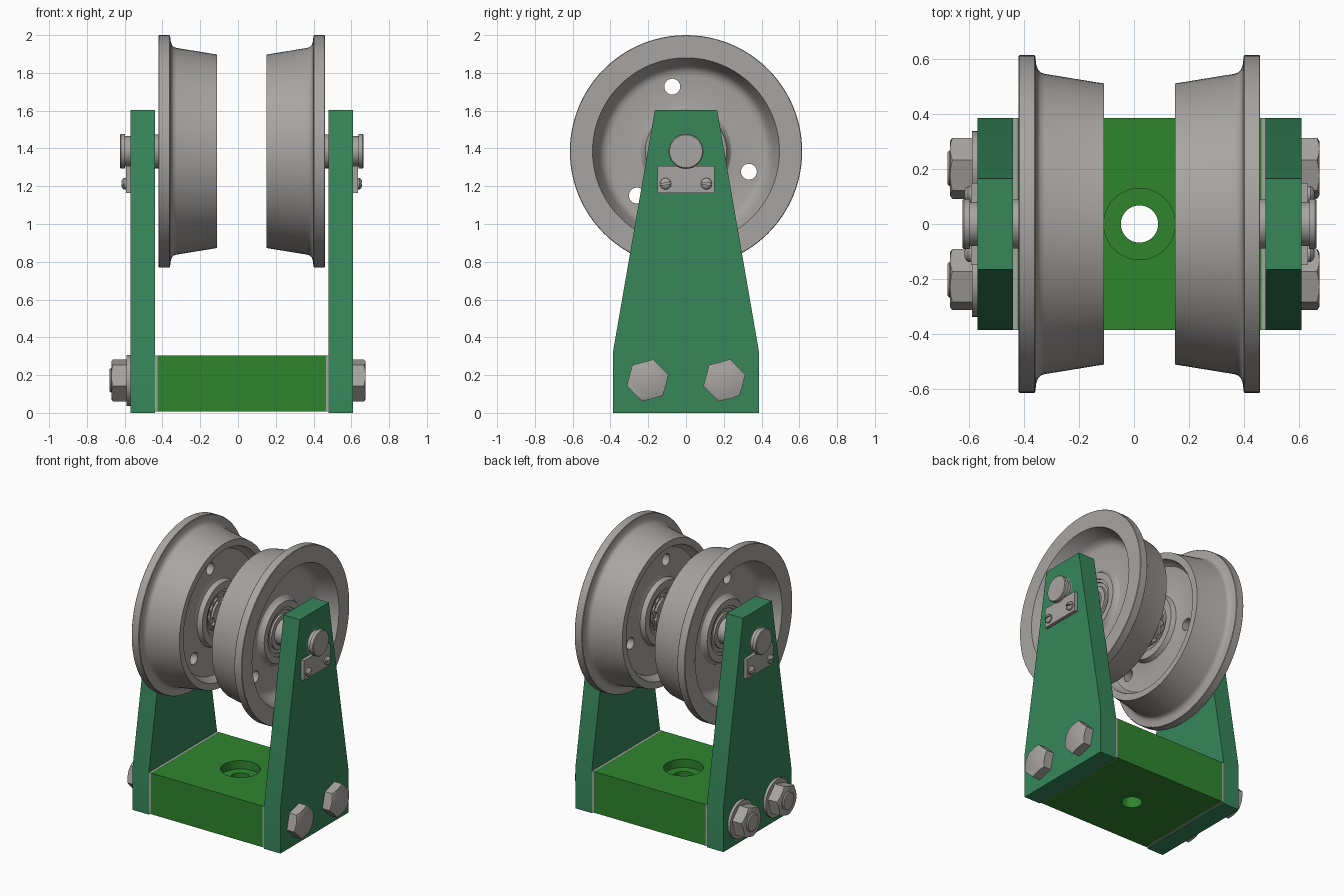
import bpy, bmesh, math
from mathutils import Vector

if "Cube" in bpy.data.objects:
    bpy.data.objects.remove(bpy.data.objects["Cube"])

MID = 0.02        # x of the symmetry plane between the wheels
AXLE_Z = 1.385
BOLT_Z = 0.172


def material(name, rgb):
    m = bpy.data.materials.new(name)
    m.use_nodes = True
    m.diffuse_color = (*rgb, 1)
    m.node_tree.nodes["Principled BSDF"].inputs["Base Color"].default_value = (*rgb, 1)
    return m


STEEL = material("steel grey", (0.39, 0.375, 0.36))
PLATE = material("sea green", (0.038, 0.242, 0.102))
BLOCK = material("leaf green", (0.028, 0.235, 0.027))


def finish(bm, name, mat, sharp=30):
    """Turn a bmesh into an object, smooth except at sharp edges."""
    bmesh.ops.recalc_face_normals(bm, faces=bm.faces)
    mesh = bpy.data.meshes.new(name)
    bm.to_mesh(mesh)
    bm.free()
    mesh.materials.append(mat)
    ob = bpy.data.objects.new(name, mesh)
    bpy.context.collection.objects.link(ob)
    shade(mesh, sharp)
    return ob


def shade(mesh, sharp=30):
    bm = bmesh.new()
    bm.from_mesh(mesh)
    for f in bm.faces:
        f.smooth = True
    for e in bm.edges:
        e.smooth = e.calc_face_angle(math.pi) < math.radians(sharp)
    bm.to_mesh(mesh)
    bm.free()


def place(side, u, y, z):
    """side is +1 or -1, u is the distance out from the symmetry plane."""
    return Vector((MID + side * u, y, z))


def lathe(name, profile, side, y, z, mat=STEEL, steps=64, closed=False):
    """Revolve (u, radius) points about a line along x."""
    bm = bmesh.new()
    verts = [bm.verts.new(place(side, u, y + r, z)) for u, r in profile]
    edges = [bm.edges.new(p) for p in zip(verts, verts[1:])]
    if closed:
        edges.append(bm.edges.new((verts[-1], verts[0])))
    bmesh.ops.spin(bm, geom=verts + edges, cent=(MID, y, z), axis=(1, 0, 0),
                   angle=math.tau, steps=steps, use_duplicate=False)
    bmesh.ops.remove_doubles(bm, verts=bm.verts, dist=1e-5)
    return finish(bm, name, mat)


def rod(name, u0, u1, r, side, y, z, steps=48):
    return lathe(name, [(u0, 0), (u0, r), (u1, r), (u1, 0)], side, y, z, steps=steps)


def prism(name, outline, u0, u1, side, mat=STEEL):
    """Extrude a (y, z) outline along x."""
    bm = bmesh.new()
    face = bm.faces.new([bm.verts.new(place(side, u0, y, z)) for y, z in outline])
    out = bmesh.ops.extrude_face_region(bm, geom=[face])["geom"]
    moved = [v for v in out if isinstance(v, bmesh.types.BMVert)]
    bmesh.ops.translate(bm, verts=moved, vec=(side * (u1 - u0), 0, 0))
    return finish(bm, name, mat)


def ring(count, radius, y, z, turn=0.0):
    """Outline of points about (y, z); radius is a function of the index."""
    angles = [turn + math.tau * i / count for i in range(count)]
    return [(y + radius(i) * math.cos(a), z + radius(i) * math.sin(a))
            for i, a in enumerate(angles)]


def rect(y0, y1, z0, z1):
    return [(y0, z0), (y1, z0), (y1, z1), (y0, z1)]


def cut(ob, cutters, operation="DIFFERENCE"):
    """Apply boolean cutters and remove them."""
    for c in cutters:
        mod = ob.modifiers.new("cut", "BOOLEAN")
        mod.object, mod.operation, mod.solver = c, operation, "EXACT"
    dg = bpy.context.evaluated_depsgraph_get()
    mesh = bpy.data.meshes.new_from_object(ob.evaluated_get(dg))
    ob.modifiers.clear()
    ob.data = mesh
    shade(mesh)
    for c in cutters:
        bpy.data.objects.remove(c)


def hex_part(name, u0, u1, side, y):
    """Hexagon with its outer corners turned down to a circle."""
    ob = prism(name, ring(6, lambda i: 0.115, y, BOLT_Z, math.radians(15)), u0, u1, side)
    cone = lathe("turning", [(u0 - 0.01, 0), (u0 - 0.01, 0.13), (u1 - 0.017, 0.13),
                             (u1, 0.1), (u1 + 0.001, 0.098), (u1 + 0.001, 0)],
                 side, y, BOLT_Z, steps=48)
    cut(ob, [cone], "INTERSECT")


# Base block with a counterbored hole
base = prism("base_block", rect(-0.387, 0.387, 0.008, 0.305), -0.445, 0.445, 1, BLOCK)
drills = []
for radius, low, high in ((0.068, -0.1, 0.4), (0.13, 0.245, 0.4)):
    bm = bmesh.new()
    bmesh.ops.create_cone(bm, cap_ends=True, segments=48, radius1=radius,
                          radius2=radius, depth=high - low)
    bmesh.ops.translate(bm, verts=bm.verts, vec=(MID, 0, (low + high) / 2))
    drills.append(finish(bm, "drill", BLOCK))
cut(base, drills)

# Wheel section: flange, tapered tread, dished web and hub
WHEEL = [(.44, .495), (.44, .612), (.437, .615), (.383, .615), (.38, .612),
         (.376, .58), (.37, .562), (.36, .552), (.345, .547), (.13, .512),
         (.13, .465), (.17, .45), (.186, .435), (.19, .41), (.19, .26),
         (.182, .235), (.15, .222), (.15, .17), (.34, .17), (.34, .215),
         (.315, .225), (.303, .24), (.30, .265), (.30, .40), (.305, .425),
         (.32, .445), (.345, .46)]
AXLE = [(.135, 0), (.135, .06), (.14, .065), (.17, .065), (.17, .09), (.59, .09),
        (.59, .08), (.617, .08), (.617, .092), (.64, .092), (.645, .087), (.645, 0)]

for side, label in ((1, "left"), (-1, "right")):
    # Tapered side plate and the shim behind it
    half = [(0.387, 0), (0.387, 0.32), (0.165, 1.603)]
    outline = half + [(-y, z) for y, z in reversed(half)]
    prism(label + "_side_plate", outline, 0.46, 0.59, side, PLATE)
    prism(label + "_shim", rect(-0.387, 0.387, 0.008, 0.305), 0.445, 0.46, side)

    # Wheel with three web holes
    wheel = lathe(label + "_wheel", WHEEL, side, 0, AXLE_Z, steps=96, closed=True)
    holes = ring(3, lambda i: 0.35, 0, AXLE_Z, math.radians(102))
    cut(wheel, [rod("drill", 0.15, 0.35, 0.042, side, y, z, 32) for y, z in holes])

    # Bearing: outer race, recessed seal, inner race
    lathe(label + "_bearing",
          [(.16, .171), (.16, .15), (.172, .148), (.172, .125), (.16, .123), (.16, .088),
           (.335, .088), (.335, .123), (.322, .125), (.322, .148), (.33, .15), (.33, .171)],
          side, 0, AXLE_Z, closed=True)

    # Stub axle with lock washer and slotted lock nut
    lathe(label + "_axle", AXLE, side, 0, AXLE_Z)
    prism(label + "_lock_washer",
          ring(52, lambda i: 0.112 if i % 4 < 2 else 0.135, 0, AXLE_Z), 0.156, 0.162, side)
    prism(label + "_lock_nut",
          ring(48, lambda i: 0.096 if i % 12 < 3 else 0.115, 0, AXLE_Z), 0.14, 0.157, side)

    # Keeper plate with two slotted screws
    prism(label + "_keeper_plate", rect(-0.15, 0.15, 1.165, 1.308), 0.59, 0.614, side)
    for y, tilt in ((-0.108, 0.2), (0.108, -0.1)):
        z = 1.213
        screw = lathe(label + "_keeper_screw",
                      [(.61, 0), (.61, .03), (.624, .03), (.632, .024), (.637, .013),
                       (.638, 0)], side, y, z, steps=32)
        c, s = math.cos(tilt), math.sin(tilt)
        slot = [(y + c * a - s * b, z + s * a + c * b)
                for a, b in rect(-0.04, 0.04, -0.005, 0.005)]
        cut(screw, [prism("slot", slot, 0.625, 0.65, side)])

# Bolts through the base: heads on the left, washers and nuts on the right
for y in (-0.203, 0.203):
    hex_part("bolt_head", 0.59, 0.655, 1, y)
    rod("washer", 0.59, 0.61, 0.135, -1, y, BOLT_Z)
    hex_part("nut", 0.61, 0.69, -1, y)
    lathe("bolt_end", [(.65, 0), (.65, .065), (.693, .065), (.7, .058), (.7, 0)],
          -1, y, BOLT_Z, steps=48)
